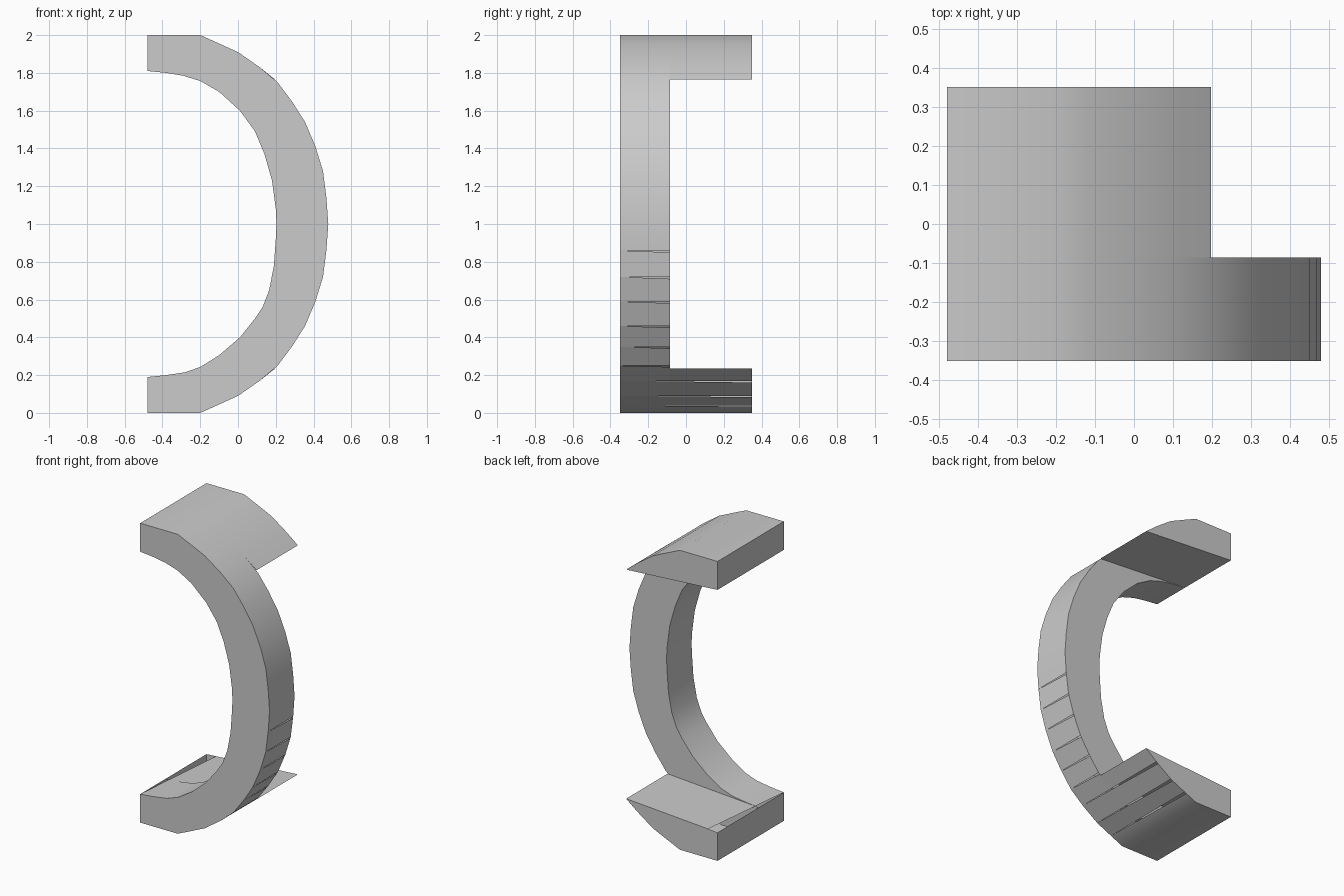
import bpy, bmesh, math
from mathutils import Vector

cube = bpy.data.objects.get("Cube")
if cube:
    bpy.data.objects.remove(cube, do_unlink=True)

FRONT, STEP, BACK = -0.35, -0.086, 0.35

grey = bpy.data.materials.new("plain_grey")
grey.use_nodes = True
colour = (0.6, 0.6, 0.6, 1)
grey.diffuse_color = colour
grey.node_tree.nodes["Principled BSDF"].inputs["Base Color"].default_value = colour


def extrude_profile(name, outline, y0, y1, gaps):
    """Clockwise (x, z) outline swept along y; gaps maps an edge to the
    width of the tapering slit left at the start of its strip."""
    bm = bmesh.new()

    def vert(p, y):
        return bm.verts.new((p.x, y, p.y))

    points = [Vector(p) for p in outline]
    for i, p in enumerate(points):
        q = points[(i + 1) % len(points)]
        along = (q - p).normalized() * gaps.get(i, 0)
        s0, s1 = [p + along * (y - FRONT) / (BACK - FRONT) for y in (y0, y1)]
        bm.faces.new([vert(s0, y0), vert(q, y0), vert(q, y1), vert(s1, y1)])
    bm.faces.new([vert(p, y0) for p in reversed(points)])
    bm.faces.new([vert(p, y1) for p in points])
    bmesh.ops.remove_doubles(bm, verts=bm.verts[:], dist=0.0005)
    mesh = bpy.data.meshes.new(name)
    bm.to_mesh(mesh)
    bm.free()
    mesh.materials.append(grey)
    obj = bpy.data.objects.new(name, mesh)
    bpy.context.collection.objects.link(obj)
    bpy.ops.object.select_all(action='DESELECT')
    obj.select_set(True)
    bpy.context.view_layer.objects.active = obj
    bpy.ops.object.shade_smooth_by_angle(angle=math.radians(25))


def mirror(points):
    """Mirror a profile about mid height."""
    return [(x, 2 - z) for x, z in points]


# Outer curve, from the foot to mid height
outer = [(-0.478, 0), (-0.2, 0), (-0.11, 0.04), (0, 0.09), (0.115, 0.17),
         (0.21, 0.25), (0.285, 0.35), (0.355, 0.46), (0.41, 0.59),
         (0.45, 0.72), (0.468, 0.86), (0.478, 1.0)]

# Inner curve, lower then upper half
inner = [(-0.478, 0.19), (-0.38, 0.2), (-0.28, 0.215), (-0.2, 0.243),
         (-0.1, 0.305), (0.01, 0.4), (0.09, 0.5), (0.13, 0.56), (0.165, 0.65),
         (0.19, 0.78), (0.2, 0.92), (0.204, 1.0), (0.2, 1.08), (0.18, 1.23),
         (0.14, 1.37), (0.09, 1.49), (0.01, 1.6), (-0.1, 1.7), (-0.2, 1.757),
         (-0.29, 1.785), (-0.38, 1.8), (-0.478, 1.81)]

# Arched band across the front, slit along its lower outside
arch = inner + mirror(outer[:-1]) + outer[::-1]
count = len(arch)
slits = {0: 0.07}
slits.update({i: 0.028 for i in range(count - 11, count - 5)})
slits.update({i: 0.016 for i in range(count - 5, count - 2)})
extrude_profile("front_arch", arch, FRONT, STEP, slits)

# Bottom and top wedges reaching backwards
lower = [(-0.478, 0.19), (0.197, 0.235)] + outer[4::-1]
extrude_profile("lower_wedge", lower, STEP, BACK,
                {0: 0.07, 2: 0.016, 3: 0.016, 4: 0.016})
extrude_profile("upper_wedge", mirror(lower)[::-1], STEP, BACK, {})
